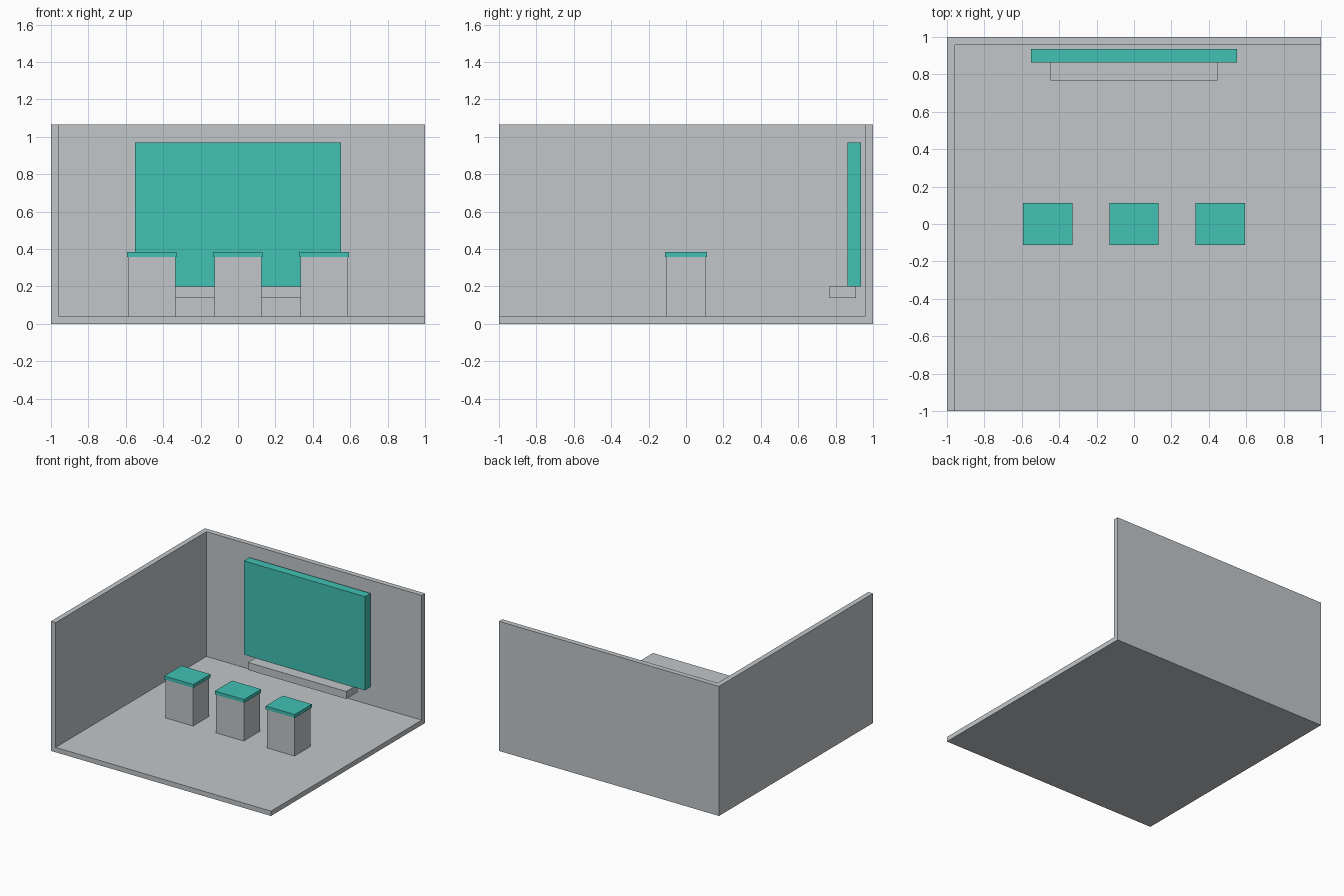
import bpy
import bmesh
from mathutils import Vector

if "Cube" in bpy.data.objects:
    bpy.data.objects.remove(bpy.data.objects["Cube"])


def material(name, rgb):
    m = bpy.data.materials.new(name)
    m.diffuse_color = (*rgb, 1)
    m.use_nodes = True
    m.node_tree.nodes["Principled BSDF"].inputs["Base Color"].default_value = m.diffuse_color
    return m


GREY = material("light grey", (0.54, 0.565, 0.584))
TEAL = material("teal", (0.053, 0.533, 0.456))


def box(name, lo, hi, mat):
    """Axis-aligned box between two corners."""
    lo, hi = Vector(lo), Vector(hi)
    bm = bmesh.new()
    bmesh.ops.create_cube(bm, size=1)
    bmesh.ops.scale(bm, vec=hi - lo, verts=bm.verts)
    bmesh.ops.translate(bm, vec=(lo + hi) / 2, verts=bm.verts)
    me = bpy.data.meshes.new(name)
    bm.to_mesh(me)
    bm.free()
    me.materials.append(mat)
    ob = bpy.data.objects.new(name, me)
    bpy.context.collection.objects.link(ob)
    return ob


# Room shell: floor and two walls, meeting without overlap
T, H = 0.043, 1.065
box("floor", (-1, -1, 0), (1, 1, 0.04), GREY)
box("left_wall", (-1, -1, 0.04), (-1 + T, 1, H), GREY)
box("back_wall", (-1 + T, 1 - T, 0.04), (1, 1, H), GREY)

# Wall screen with the ledge below it
box("screen", (-0.55, 0.863, 0.2), (0.55, 0.935, 0.97), TEAL)
box("ledge", (-0.447, 0.767, 0.138), (0.447, 0.91, 0.2), GREY)

# Row of three pedestals with overhanging tops
for i, x in enumerate((-0.461, 0, 0.461), 1):
    box(f"pedestal_{i}", (x - 0.126, -0.105, 0.04), (x + 0.126, 0.105, 0.357), GREY)
    box(f"pedestal_top_{i}", (x - 0.132, -0.111, 0.357), (x + 0.132, 0.111, 0.385), TEAL)
